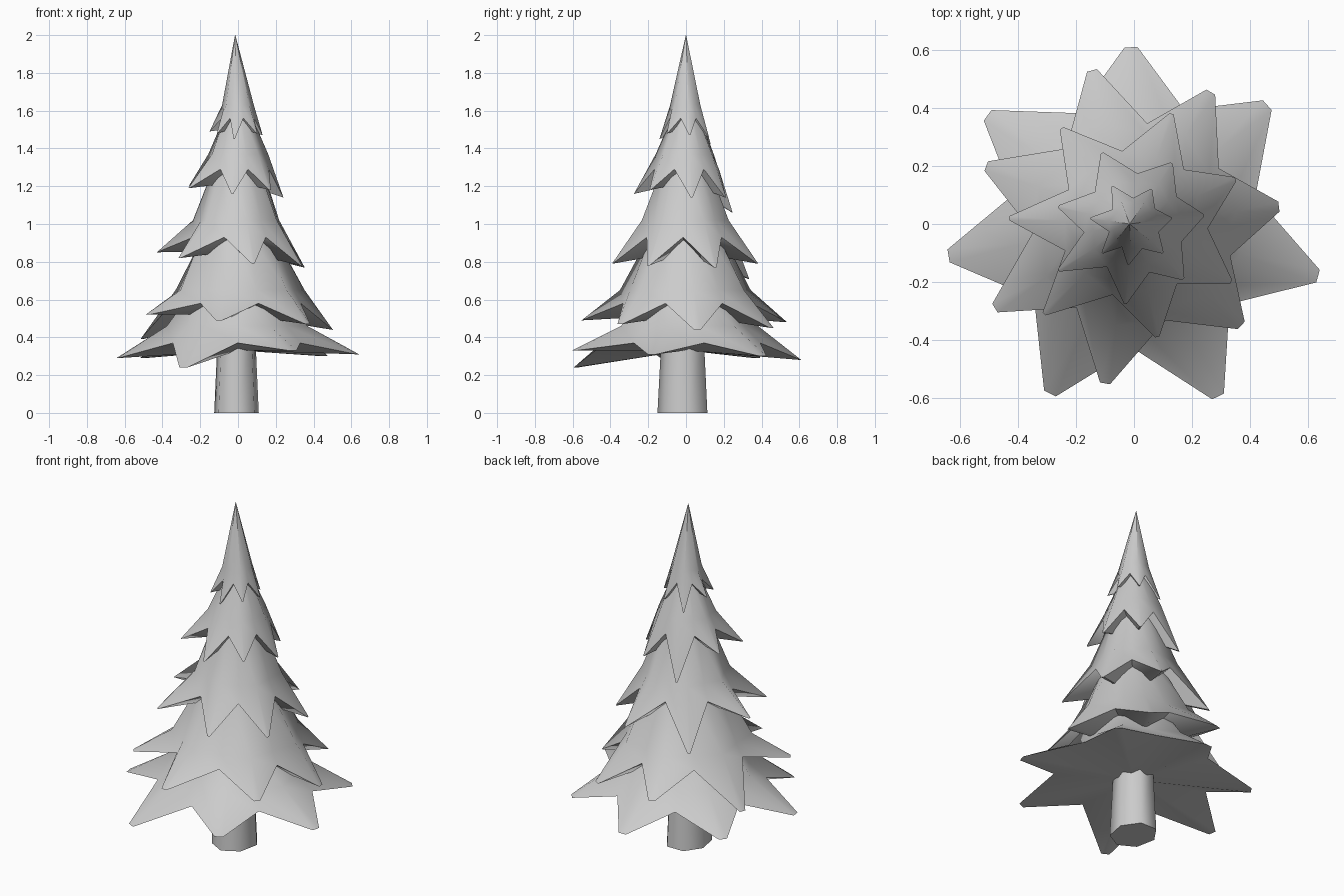
import bpy, math
from math import cos, sin, pi, atan2, radians

if "Cube" in bpy.data.objects:
    bpy.data.objects.remove(bpy.data.objects["Cube"])


def finish(name, verts, faces, angle):
    mesh = bpy.data.meshes.new(name)
    mesh.from_pydata(verts, [], faces)
    mesh.update()
    ob = bpy.data.objects.new(name, mesh)
    bpy.context.collection.objects.link(ob)
    bpy.ops.object.select_all(action='DESELECT')
    ob.select_set(True)
    bpy.context.view_layer.objects.active = ob
    bpy.ops.object.mode_set(mode='EDIT')
    bpy.ops.mesh.select_all(action='SELECT')
    bpy.ops.mesh.normals_make_consistent(inside=False)
    bpy.ops.object.mode_set(mode='OBJECT')
    bpy.ops.object.shade_smooth_by_angle(angle=radians(angle))


def tier(name, tips, notch, mid, top, blunt):
    """Star-edged skirt: tips (x, y, z); notch, mid, top are (radius, z)."""
    tips = sorted(tips, key=lambda t: atan2(t[1], t[0]))
    n = len(tips)
    angles = [atan2(t[1], t[0]) for t in tips]
    verts, faces, columns = [], [], []

    def add(x, y, z):
        verts.append((x, y, z))
        return len(verts) - 1

    def polar(r, a, z, ox=0):
        return add(ox + r * cos(a), r * sin(a), z)

    for i, (x, y, z) in enumerate(tips):
        a = angles[i]
        b = angles[(i + 1) % n] + (2 * pi if i == n - 1 else 0)
        for ang, is_tip in ((a, True), ((a + b) / 2, False)):
            # tips carry a ridge, notches a valley
            t = polar(top[0], ang, top[1], -0.015 if top[0] < .01 else 0)
            m = polar(mid[0] * (1.06 if is_tip else .93), ang, mid[1])
            if is_tip:
                dx, dy = -sin(a) * blunt / 2, cos(a) * blunt / 2
                edge = [add(x - dx, y - dy, z), add(x + dx, y + dy, z)]
            else:
                edge = [polar(notch[0], ang, notch[1])]
            columns.append((t, m, edge))
    # underside hub sits midway between tip and notch heights
    hub = add(0, 0, (notch[1] + sum(t[2] for t in tips) / n) / 2)
    for i, (t, m, e) in enumerate(columns):
        t2, m2, e2 = columns[(i + 1) % len(columns)]
        faces += [(t, m, m2, t2), (m, e[-1], e2[0], m2), (hub, e2[0], e[-1])]
        if len(e) == 2:
            faces += [(m, e[0], e[1]), (hub, e[1], e[0])]
    faces.append([c[0] for c in columns])
    finish(name, verts, faces, 50)


# Foliage tiers, bottom to top
tier("foliage_tier_1",
     [(-.01, .61, .28), (.46, .41, .30), (.635, -.18, .31), (.29, -.595, .33),
      (-.29, -.585, .24), (-.64, -.11, .29), (-.505, .375, .29)],
     (.43, .37), (.36, .46), (.25, .64), .045)
tier("foliage_tier_2",
     [(-.145, .53, .48), (.265, .455, .45), (.5, .06, .44), (.37, -.35, .47),
      (-.10, -.55, .49), (-.48, -.29, .52), (-.51, .20, .39)],
     (.35, .58), (.335, .65), (.19, .95), .035)
tier("foliage_tier_3",
     [(-.25, .33, .71), (.13, .38, .79), (.35, .155, .77), (.335, -.20, .78),
      (.08, -.39, .79), (-.31, -.31, .82), (-.43, .02, .85)],
     (.255, .93), (.225, 1.02), (.125, 1.31), .015)
tier("foliage_tier_4",
     [(-.11, .245, 1.06), (.13, .21, 1.14), (.24, .03, 1.14), (.17, -.19, 1.18),
      (-.03, -.275, 1.16), (-.26, -.16, 1.19), (-.26, .06, 1.20)],
     (.175, 1.29), (.152, 1.37), (.06, 1.6), .01)
tier("foliage_top",
     [(-.075, .13, 1.42), (.06, .12, 1.46), (.13, .02, 1.47), (.10, -.10, 1.48),
      (-.02, -.14, 1.45), (-.11, -.10, 1.48), (-.15, .02, 1.49)],
     (.09, 1.56), (.08, 1.63), (.001, 2.0), .006)

# Trunk: tapered seven-sided post, slightly deeper than wide
N = 7
ring = [2 * pi * i / N - pi / 2 for i in range(N)]
tv = [(-.008 + .87 * r * cos(a), -.012 + r * sin(a), z)
      for r, z in ((.139, 0), (.118, .4)) for a in ring]
tf = [(i, (i + 1) % N, N + (i + 1) % N, N + i) for i in range(N)]
tf += [tuple(range(N))[::-1], tuple(range(N, 2 * N))]
finish("trunk", tv, tf, 65)
